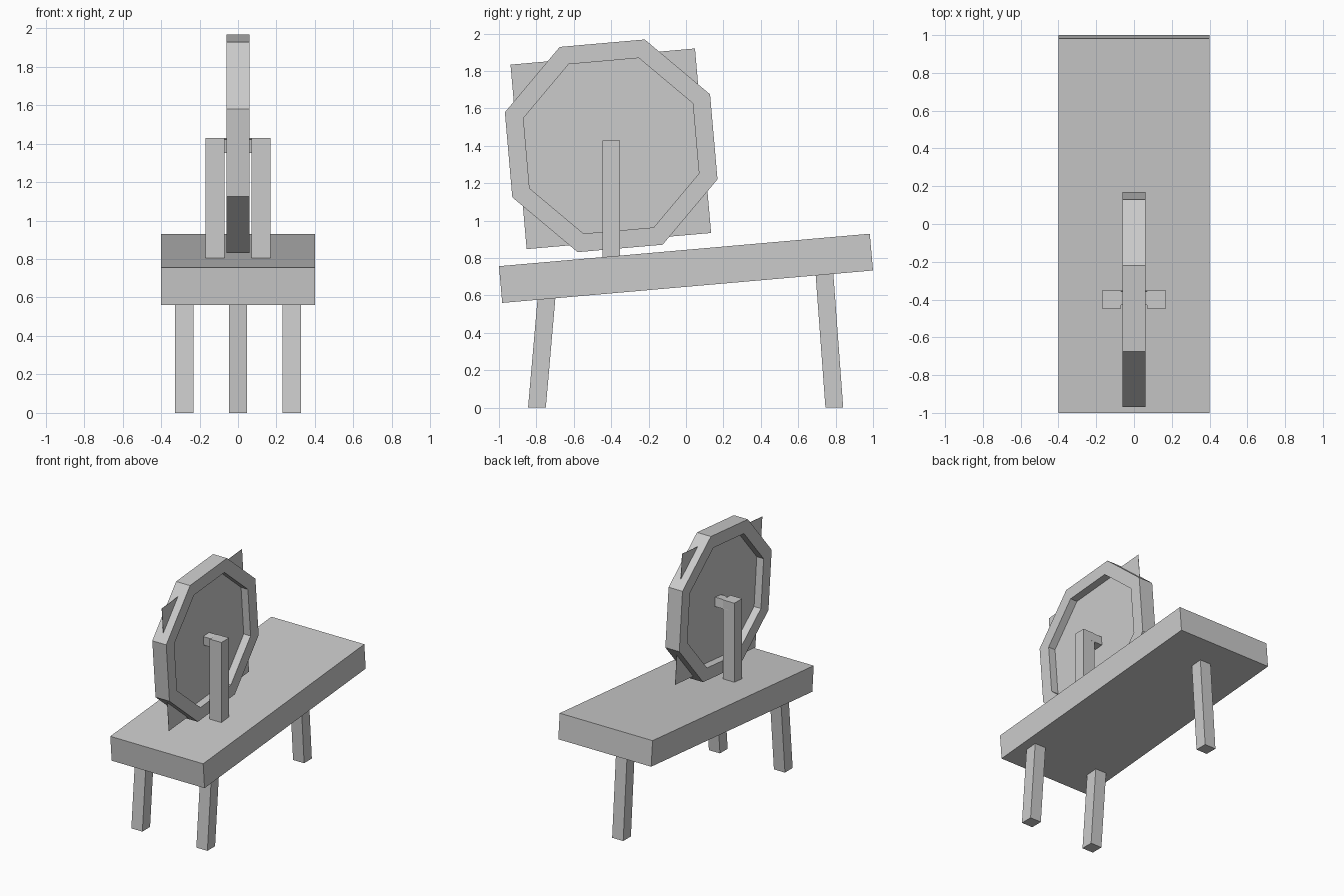
import bpy
import bmesh
import math

if "Cube" in bpy.data.objects:
    bpy.data.objects.remove(bpy.data.objects["Cube"], do_unlink=True)

TILT = math.radians(5)
HUB_Y, HUB_Z = -0.4, 1.4

grey = bpy.data.materials.new("plain grey")
grey.use_nodes = True
grey.diffuse_color = (0.6, 0.6, 0.6, 1)
grey.node_tree.nodes["Principled BSDF"].inputs["Base Color"].default_value = (0.6, 0.6, 0.6, 1)


def finish(name, bm):
    bmesh.ops.recalc_face_normals(bm, faces=bm.faces)
    mesh = bpy.data.meshes.new(name)
    bm.to_mesh(mesh)
    bm.free()
    mesh.materials.append(grey)
    obj = bpy.data.objects.new(name, mesh)
    bpy.context.collection.objects.link(obj)
    return obj


def box(name, centre, size, tilt=0.0):
    bm = bmesh.new()
    bmesh.ops.create_cube(bm, size=1)
    bmesh.ops.scale(bm, vec=size, verts=bm.verts)
    obj = finish(name, bm)
    obj.location = centre
    obj.rotation_euler.x = tilt
    return obj


def leg(name, x, foot_y, top_y, top_z, width=0.095):
    # Slanted square leg with a level foot
    bm = bmesh.new()
    bmesh.ops.create_cube(bm, size=1)
    for v in bm.verts:
        upper = v.co.z > 0
        v.co.x = x + v.co.x * width
        v.co.y = v.co.y * width + (top_y if upper else foot_y)
        v.co.z = top_z if upper else 0
    return finish(name, bm)


# Sloping bench
box("bench", (0, 0, 0.745), (0.8, 1.99, 0.197), TILT)

# Two front legs and a single back leg
for side, x in (("left", 0.28), ("right", -0.28)):
    leg(side + "_front_leg", x, -0.797, -0.742, 0.63)
leg("back_leg", 0, 0.793, 0.737, 0.76)

# Wheel posts and axle
for side, x in (("left", 0.12), ("right", -0.12)):
    box(side + "_post", (x, HUB_Y, 1.09), (0.1, 0.095, 0.676))
box("axle", (0, -0.39, 1.39), (0.24, 0.07, 0.07), TILT)

# Octagonal rim
bm = bmesh.new()
loops = []
for radius, x in ((0.596, -0.06), (0.596, 0.06), (0.492, 0.06), (0.492, -0.06)):
    angles = [TILT + math.radians(22.5 + 45 * i) for i in range(8)]
    loops.append([bm.verts.new((x, HUB_Y + radius * math.cos(a), HUB_Z + radius * math.sin(a)))
                  for a in angles])
for k in range(4):
    a, b = loops[k], loops[(k + 1) % 4]
    for i in range(8):
        j = (i + 1) % 8
        bm.faces.new((a[i], a[j], b[j], b[i]))
finish("wheel_rim", bm)

# Thin square panel filling the wheel, its corners poking past the rim
box("wheel_panel", (0, -0.402, 1.384), (0.002, 0.99, 0.99), TILT)
